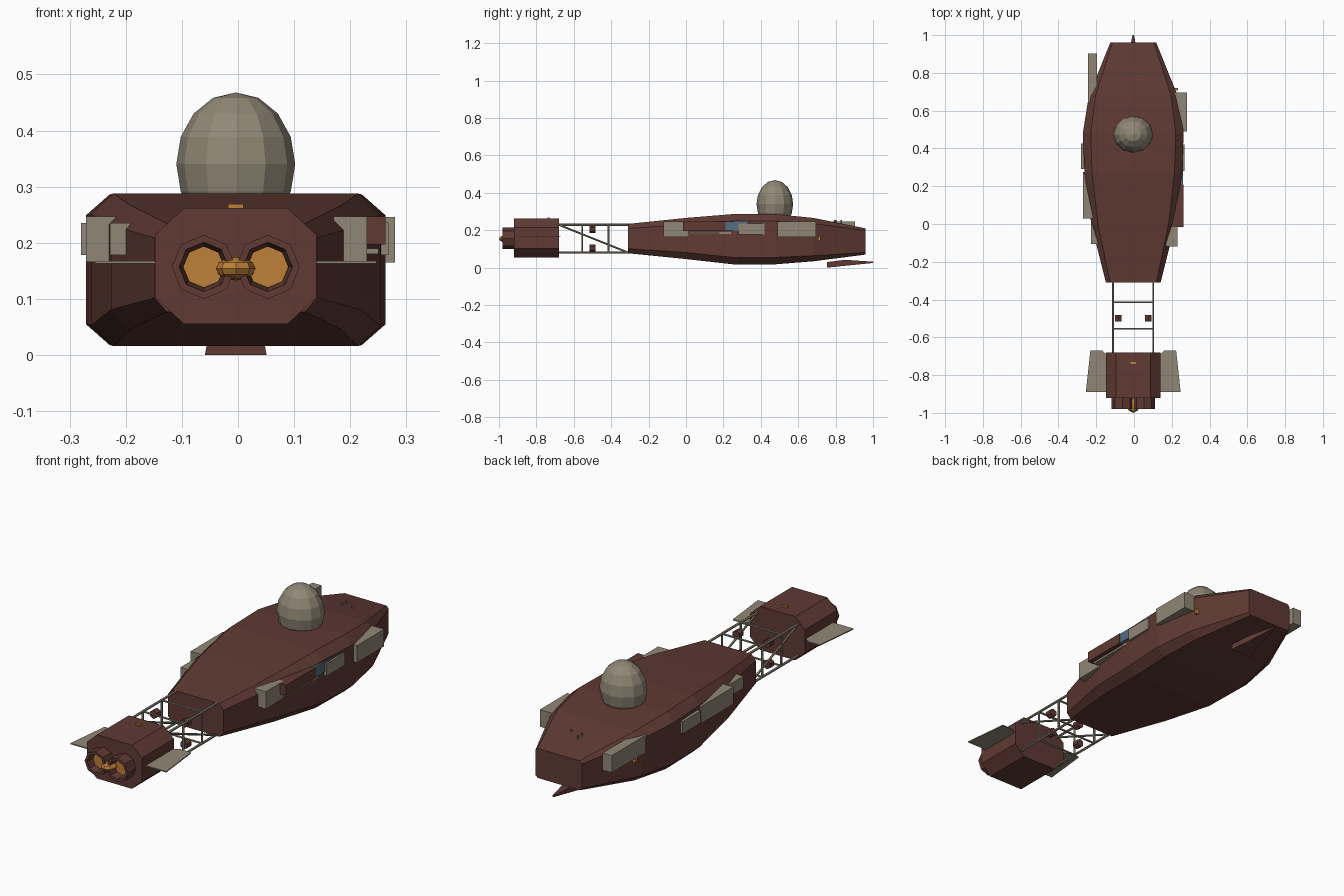
import bpy, bmesh, math
from mathutils import Vector, Matrix

if "Cube" in bpy.data.objects:
    bpy.data.objects.remove(bpy.data.objects["Cube"])

CX = -0.004  # axis of the ship


def material(name, rgb):
    m = bpy.data.materials.new(name)
    m.diffuse_color = (*rgb, 1)
    m.use_nodes = True
    m.node_tree.nodes["Principled BSDF"].inputs["Base Color"].default_value = m.diffuse_color
    return m


BROWN = material("hull_brown", (0.115, 0.042, 0.033))
GREY = material("panel_grey", (0.28, 0.245, 0.18))
GOLD = material("gold", (0.52, 0.22, 0.04))
BLUE = material("blue", (0.085, 0.15, 0.22))


def finish(name, bm, mat):
    bmesh.ops.recalc_face_normals(bm, faces=bm.faces)
    me = bpy.data.meshes.new(name)
    bm.to_mesh(me)
    bm.free()
    ob = bpy.data.objects.new(name, me)
    bpy.context.collection.objects.link(ob)
    me.materials.append(mat)
    return ob


def loft(name, rings, mat, closed=False):
    bm = bmesh.new()
    loops = [[bm.verts.new(p) for p in r] for r in rings]
    n = len(loops[0])
    pairs = list(zip(loops, loops[1:])) + ([(loops[-1], loops[0])] if closed else [])
    for a, b in pairs:
        for i in range(n):
            bm.faces.new((a[i], a[(i + 1) % n], b[(i + 1) % n], b[i]))
    if not closed:
        bm.faces.new(loops[0])
        bm.faces.new(loops[-1])
    return finish(name, bm, mat)


def octagon(y, hw, z0, z1, cx, cz):
    pts = [(hw, z0 + cz), (hw, z1 - cz), (hw - cx, z1), (cx - hw, z1),
           (-hw, z1 - cz), (-hw, z0 + cz), (cx - hw, z0), (hw - cx, z0)]
    return [(CX + x, y, z) for x, z in pts]


def circle(x, y, z, r, n):
    return [(x + r * math.sin(i * math.tau / n), y, z + r * math.cos(i * math.tau / n))
            for i in range(n)]


def box(name, x, y, z, mat):
    loft(name, [[(x[0], yy, z[0]), (x[1], yy, z[0]), (x[1], yy, z[1]), (x[0], yy, z[1])]
                for yy in y], mat)


def bar(name, a, b, r=0.005, mat=GREY):
    a, b = Vector(a), Vector(b)
    d = b - a
    bm = bmesh.new()
    bmesh.ops.create_cone(bm, cap_ends=True, segments=6, radius1=r, radius2=r, depth=d.length,
                          matrix=Matrix.Translation((a + b) / 2)
                          @ d.to_track_quat('Z', 'Y').to_matrix().to_4x4())
    finish(name, bm, mat)


def ellipsoid(name, loc, radii, seg, rings, mat):
    bm = bmesh.new()
    bmesh.ops.create_uvsphere(bm, u_segments=seg, v_segments=rings, radius=1,
                              matrix=Matrix.Translation(loc) @ Matrix.Diagonal((*radii, 1)))
    finish(name, bm, mat)


# Main hull: y, half width, bottom, top, chamfer across, chamfer up
stations = [(-0.31, 0.145, 0.077, 0.234, 0.022, 0.025),
            (0.0, 0.222, 0.046, 0.266, 0.035, 0.035),
            (0.27, 0.258, 0.016, 0.288, 0.04, 0.037),
            (0.48, 0.267, 0.018, 0.286, 0.042, 0.037),
            (0.68, 0.235, 0.034, 0.266, 0.035, 0.03),
            (0.96, 0.122, 0.07, 0.21, 0.012, 0.012)]
loft("main_hull", [octagon(*s) for s in stations], BROWN)

# Dome and small deck studs
ellipsoid("dome", (CX, 0.475, 0.34), (0.106, 0.098, 0.128), 12, 8, GREY)
for x, y in ((-0.015, 0.83), (-0.015, 0.8), (0.043, 0.795)):
    bar("deck_stud", (x, y, 0.235), (x, y, 0.255), 0.004)

# Keel spike under the stern
loft("keel_spike", [[(CX - w, y, z0), (CX + w, y, z0), (CX + w * 0.9, y, z1), (CX - w * 0.9, y, z1)]
                    for y, w, z0, z1 in ((0.755, 0.055, 0.0, 0.03), (0.85, 0.032, 0.01, 0.042),
                                         (1.0, 0.004, 0.025, 0.032))], BROWN)

# Engine block with its marker light
loft("engine_block", [octagon(y, 0.144, 0.055, 0.262, 0.052, 0.048) for y in (-0.92, -0.68)], BROWN)
box("engine_light", (CX - 0.014, CX + 0.014), (-0.74, -0.73), (0.258, 0.269), GOLD)

# Twin nozzles, their glowing discs and the central spindle
for s in (-1, 1):
    x = CX + s * 0.057
    loft("nozzle", [circle(x, y, 0.157, r, 8) for y, r in
                    ((-0.915, 0.057), (-0.98, 0.057), (-0.98, 0.044), (-0.93, 0.036))],
         BROWN, closed=True)
    loft("nozzle_glow", [circle(x, y, 0.157, 0.037, 8) for y in (-0.945, -0.92)], GOLD)
ellipsoid("spindle", (CX, -0.955, 0.154), (0.035, 0.045, 0.021), 8, 6, GOLD)

# Engine side fins
for s in (-1, 1):
    plan = [(0.165, -0.67), (0.227, -0.67), (0.251, -0.89), (0.13, -0.89), (0.13, -0.7)]
    loft("side_fin", [[(CX + s * x, y, z) for x, y in plan] for z in (0.163, 0.168)], GREY)

# Connecting truss
ZL, ZH, XT = 0.081, 0.229, 0.106
for s in (-1, 1):
    x = CX + s * XT
    for z in (ZL, ZH):
        bar("longeron", (x, -0.69, z), (x, -0.3, z), 0.006)
        bar("thruster_pod", (CX + s * 0.08, -0.515, 0.104 if z == ZL else 0.205),
            (CX + s * 0.08, -0.483, 0.104 if z == ZL else 0.205), 0.02, BROWN)
    for y in (-0.555, -0.415):
        bar("truss_post", (x, y, ZL), (x, y, ZH))
    bar("truss_diagonal", (x, -0.68, ZH), (x, -0.31, ZL))
for y in (-0.555, -0.415):
    for z in (ZL, ZH):
        bar("cross_bar", (CX - XT, y, z), (CX + XT, y, z))

# Right side equipment
box("right_aft_locker", (0.19, 0.28), (0.49, 0.695), (0.165, 0.246), GREY)
box("right_mid_panel", (0.2, 0.268), (0.28, 0.42), (0.178, 0.236), GREY)
box("right_window", (0.2, 0.26), (0.2, 0.33), (0.197, 0.246), BLUE)
box("right_brown_panel", (0.18, 0.263), (-0.015, 0.21), (0.197, 0.247), BROWN)
box("right_rail", (0.18, 0.25), (0.01, 0.29), (0.18, 0.19), GREY)
box("right_front_locker", (0.17, 0.23), (-0.12, 0.015), (0.165, 0.247), GREY)

# Left side equipment
box("left_aft_locker", (-0.243, -0.195), (0.64, 0.903), (0.166, 0.247), GREY)
box("left_mid_panel", (-0.28, -0.2), (0.29, 0.425), (0.178, 0.235), GREY)
box("left_long_panel", (-0.271, -0.19), (0.03, 0.275), (0.166, 0.247), GREY)
box("left_front_panel", (-0.228, -0.17), (-0.105, 0.035), (0.178, 0.235), GREY)

# Side marker lights
for s in (-1, 1):
    x = sorted((CX + s * 0.2, CX + s * 0.236))
    box("side_light", x, (0.707, 0.72), (0.142, 0.166), GOLD)
